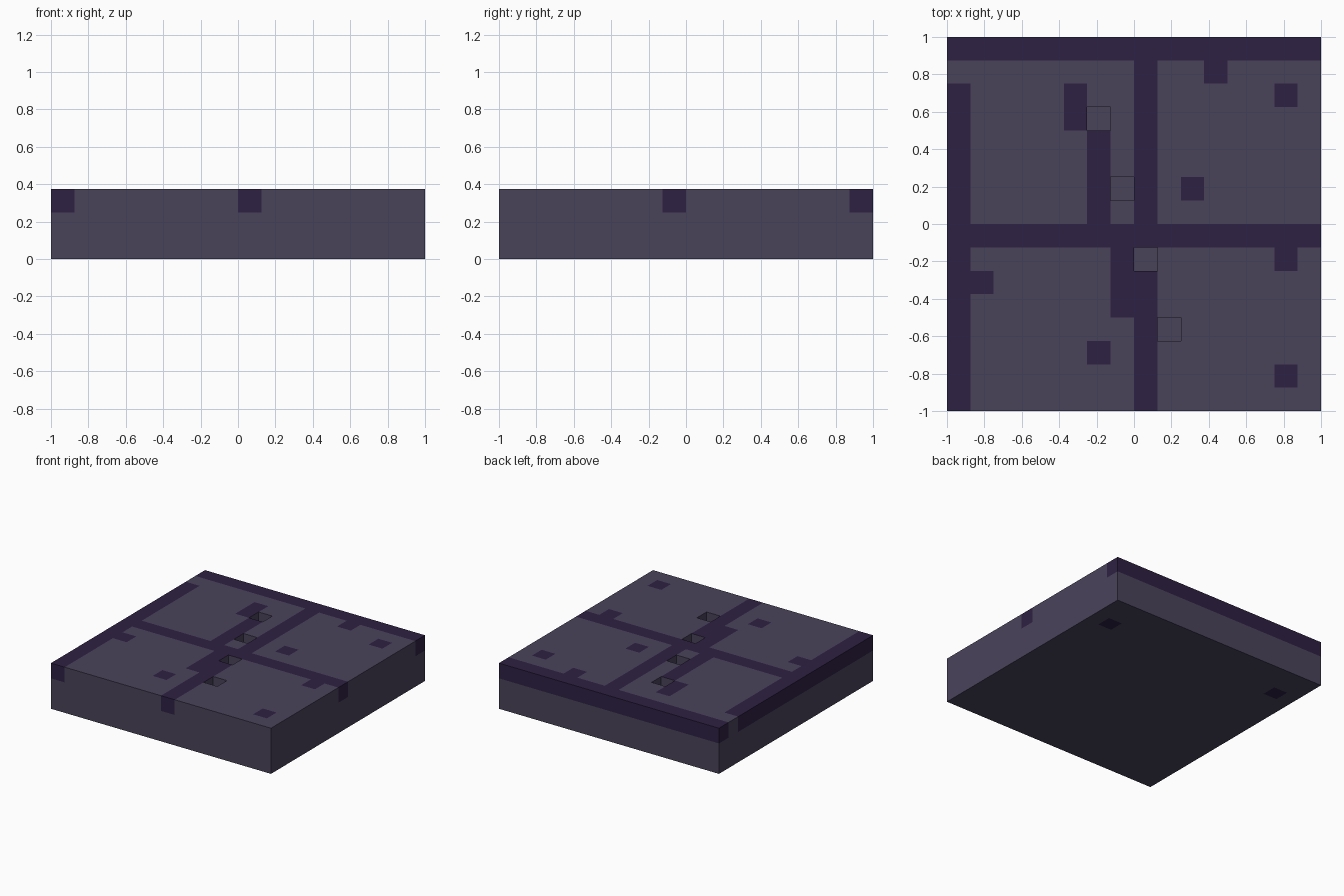
import bpy, bmesh

if "Cube" in bpy.data.objects:
    bpy.data.objects.remove(bpy.data.objects["Cube"])

N, LAYERS = 16, 3          # tile is 16 x 16 x 3 cells
C = 2.0 / N                # cell size


def material(name, rgb):
    m = bpy.data.materials.new(name)
    lin = [(c / 255 / 12.92) if c / 255 <= 0.04045 else ((c / 255 + 0.055) / 1.055) ** 2.4 for c in rgb]
    m.diffuse_color = (*lin, 1.0)
    m.use_nodes = True
    m.node_tree.nodes["Principled BSDF"].inputs["Base Color"].default_value = m.diffuse_color
    return m


# Dark joints on the top, as cell ranges (i0, i1, j0, j1), inclusive
joints = [
    (0, 15, 15, 15), (0, 15, 7, 7),              # long joints across
    (0, 0, 0, 13), (8, 8, 0, 15),                # long joints front to back
    (5, 5, 12, 13), (6, 6, 8, 11), (7, 7, 4, 6)  # crack
]
spots = {(11, 14), (14, 13), (10, 9), (14, 6), (1, 5), (6, 2), (14, 1)}
bottom_spots = {(14, 13), (1, 13)}
pits = {(6, 12), (7, 9), (8, 6), (9, 3)}

dark = set(spots)
for i0, i1, j0, j1 in joints:
    dark |= {(i, j) for i in range(i0, i1 + 1) for j in range(j0, j1 + 1)}


def solid(i, j, k):
    inside = 0 <= i < N and 0 <= j < N and 0 <= k < LAYERS
    return inside and not (k == LAYERS - 1 and (i, j) in pits)


def is_dark(i, j, k, d):
    if d[2] < 0:
        return (i, j) in bottom_spots
    if k < LAYERS - 1 or (i, j) not in dark:
        return False
    # side faces are dark only on the outer rim, pit walls stay stone
    return d[2] > 0 or not (0 <= i + d[0] < N and 0 <= j + d[1] < N)


bm = bmesh.new()
verts = {}


def vert(p):
    if p not in verts:
        verts[p] = bm.verts.new((p[0] * C - 1, p[1] * C - 1, p[2] * C))
    return verts[p]


# Skin of the tile: one quad wherever a filled cell meets an empty one
for k in range(LAYERS):
    for j in range(N):
        for i in range(N):
            if not solid(i, j, k):
                continue
            for axis in range(3):
                for s in (-1, 1):
                    d = [0, 0, 0]
                    d[axis] = s
                    if solid(i + d[0], j + d[1], k + d[2]):
                        continue
                    u, v = (axis + 1) % 3, (axis + 2) % 3
                    corners = []
                    for a, b in ((0, 0), (1, 0), (1, 1), (0, 1)):
                        p = [i, j, k]
                        p[axis] += (s > 0)
                        p[u] += a
                        p[v] += b
                        corners.append(vert(tuple(p)))
                    f = bm.faces.new(corners if s > 0 else corners[::-1])
                    f.material_index = int(is_dark(i, j, k, d))

# Merge flat areas of one colour so only real and colour edges remain
bmesh.ops.dissolve_limit(bm, angle_limit=0.01, verts=bm.verts[:], edges=bm.edges[:], delimit={'MATERIAL'})

mesh = bpy.data.meshes.new("stone_tile")
bm.to_mesh(mesh)
bm.free()
mesh.materials.append(material("slate stone", (73, 67, 90)))
mesh.materials.append(material("dark purple joint", (46, 33, 67)))
tile = bpy.data.objects.new("stone_tile", mesh)
bpy.context.collection.objects.link(tile)
